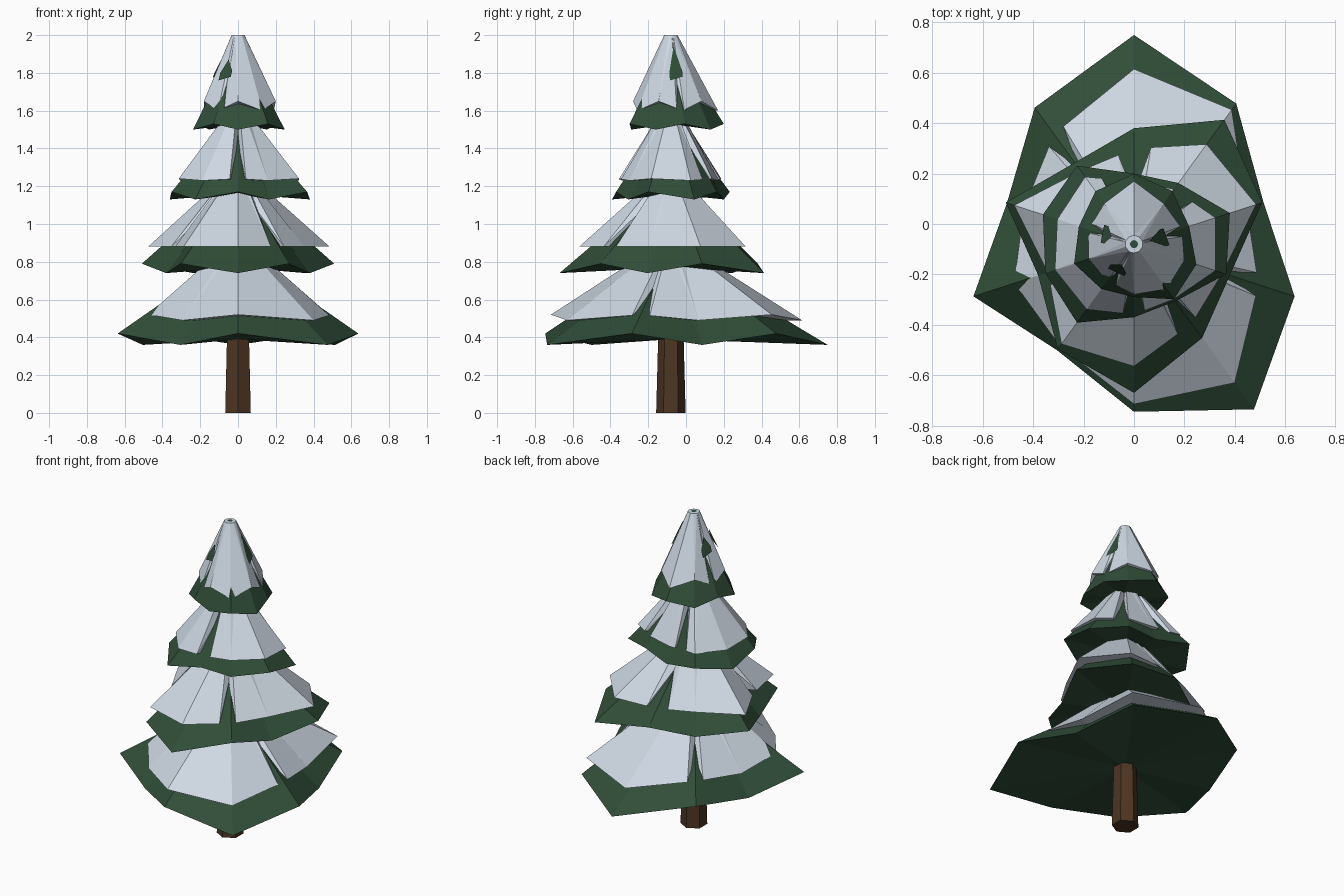
import bpy, bmesh, math
from mathutils import Vector

if "Cube" in bpy.data.objects:
    bpy.data.objects.remove(bpy.data.objects["Cube"])

CX, CY = 0.0, -0.08                      # trunk axis
ANG = [-90 + 36 * i for i in range(10)]  # ten branch directions


def material(name, rgb):
    m = bpy.data.materials.new(name)
    m.diffuse_color = (*rgb, 1)
    m.use_nodes = True
    m.node_tree.nodes["Principled BSDF"].inputs["Base Color"].default_value = m.diffuse_color
    return m


GREEN = material("pine green", (0.030, 0.075, 0.040))
SNOW = material("snow white", (0.62, 0.69, 0.77))
BROWN = material("bark brown", (0.075, 0.036, 0.016))


def point(deg, r, z):
    a = math.radians(deg)
    return Vector((CX + r * math.cos(a), CY + r * math.sin(a), z))


def finish(name, bm, mat):
    bmesh.ops.triangulate(bm, faces=[f for f in bm.faces if len(f.verts) == 4])
    bmesh.ops.recalc_face_normals(bm, faces=bm.faces)
    me = bpy.data.meshes.new(name)
    bm.to_mesh(me)
    bm.free()
    me.materials.append(mat)
    ob = bpy.data.objects.new(name, me)
    bpy.context.collection.objects.link(ob)


def skirt(name, rim, top, base_z, mat):
    """Solid cone from a ragged rim to a small flat top, closed beneath."""
    bm = bmesh.new()
    low = [bm.verts.new(p) for p in rim]
    high = [bm.verts.new(p) for p in top]
    mid = bm.verts.new((CX, CY, base_z))
    n = len(low)
    for i in range(n):
        j = (i + 1) % n
        bm.faces.new((low[i], low[j], high[j], high[i]))
        bm.faces.new((low[j], low[i], mid))
    bm.faces.new(high)
    finish(name, bm, mat)


def branches(name, radii, z_even, z_odd, top_r, top_z):
    rim = [point(a, r, z_odd if i % 2 else z_even) for i, (a, r) in enumerate(zip(ANG, radii))]
    skirt(name, rim, [point(a, top_r, top_z) for a in ANG], min(z_even, z_odd) + 0.03, GREEN)


def snow(name, radii, z_even, z_odd, top_r, top_z, notches):
    """Snow cap; each notch is (angle, half width, radius, height) of a split."""
    base = [point(a, r, z_odd if i % 2 else z_even) for i, (a, r) in enumerate(zip(ANG, radii))]

    def on_rim(deg):
        t = ((deg + 90) % 360) / 36
        i = int(t)
        p, q = base[i % 10], base[(i + 1) % 10]
        # meet the straight rim edge in the wanted direction
        a = math.radians(deg)
        d, o = Vector((math.cos(a), math.sin(a))), Vector((CX, CY))
        e, s = (q - p).xy, p.xy - o
        k = (s.y * d.x - s.x * d.y) / (e.x * d.y - e.y * d.x)
        return p.lerp(q, k)

    items = [(a, p) for a, p in zip(ANG, base)
             if all(abs((a - n[0] + 180) % 360 - 180) > n[1] + 1 for n in notches)]
    for a, w, r, z in notches:
        items += [(a - w, on_rim(a - w)), (a, point(a, r, z)), (a + w, on_rim(a + w))]
    items.sort(key=lambda it: (it[0] + 90.01) % 360)
    skirt(name, [p for _, p in items], [point(a, top_r, top_z) for a, _ in items],
          min(z_even, z_odd), SNOW)


# Trunk: tapered six-sided post
bm = bmesh.new()
rings = [[bm.verts.new(point(-90 + 60 * i, r, z)) for i in range(6)]
         for r, z in ((0.078, 0), (0.066, 0.45))]
for i in range(6):
    j = (i + 1) % 6
    bm.faces.new((rings[0][i], rings[0][j], rings[1][j], rings[1][i]))
for ring in rings:
    bm.faces.new(ring)
finish("trunk", bm, BROWN)

# Branch tiers, radii listed anticlockwise from the front
branches("branches_bottom", (0.665, 0.81, 0.67, 0.54, 0.69, 0.83, 0.67, 0.53, 0.67, 0.52),
         0.42, 0.36, 0.05, 0.83)
branches("branches_lower", (0.59, 0.46, 0.40, 0.535, 0.61, 0.46, 0.40, 0.535, 0.40, 0.515),
         0.74, 0.79, 0.05, 1.20)
branches("branches_upper", (0.29, 0.28, 0.385, 0.40, 0.30, 0.28, 0.385, 0.38, 0.37, 0.385),
         1.17, 1.13, 0.05, 1.54)
branches("branches_top", (0.21, 0.27, 0.26, 0.23, 0.26, 0.28, 0.26, 0.23, 0.25, 0.22),
         1.50, 1.53, 0.02, 1.95)

# Snow caps
snow("snow_bottom", (0.635, 0.68, 0.52, 0.47, 0.66, 0.695, 0.54, 0.46, 0.50, 0.50),
     0.52, 0.49, 0.05, 0.90, [(-18, 5, 0.37, 0.60), (126, 5, 0.37, 0.60)])
snow("snow_lower", (0.485, 0.39, 0.37, 0.51, 0.49, 0.38, 0.36, 0.50, 0.36, 0.49),
     0.88, 0.88, 0.05, 1.27, [(-57, 7, 0.20, 1.06), (90, 10, 0.20, 1.06), (200, 6, 0.2, 1.04)])
snow("snow_upper", (0.28, 0.27, 0.34, 0.34, 0.27, 0.25, 0.33, 0.32, 0.33, 0.32),
     1.24, 1.23, 0.05, 1.60, [(-90, 9, 0.11, 1.43), (45, 9, 0.11, 1.43), (108, 8, 0.11, 1.43)])
snow("snow_top", (0.20, 0.22, 0.21, 0.20, 0.20, 0.25, 0.20, 0.19, 0.19, 0.18),
     1.65, 1.60, 0.035, 2.0, [(15, 6, 0.13, 1.74), (160, 6, 0.12, 1.74), (240, 6, 0.12, 1.74)])

# Bare green patches showing through the top snow
for i, (a, z_peak) in enumerate(((13, 1.94), (162, 1.87), (238, 1.87))):
    bm = bmesh.new()
    r_at = lambda z: 0.035 + (2.0 - z) * 0.43 + 0.003
    bm.faces.new([bm.verts.new(point(a + d, r_at(z), z))
                  for d, z in ((0, z_peak), (-17, 1.80), (-15, 1.76), (15, 1.78), (17, 1.81))])
    finish(f"bare_patch_{i + 1}", bm, GREEN)

# Small green tip in the middle of the top
bm = bmesh.new()
bmesh.ops.create_circle(bm, cap_ends=True, segments=10, radius=0.016)
bmesh.ops.translate(bm, verts=bm.verts, vec=(CX, CY, 2.002))
finish("tree_tip", bm, GREEN)
